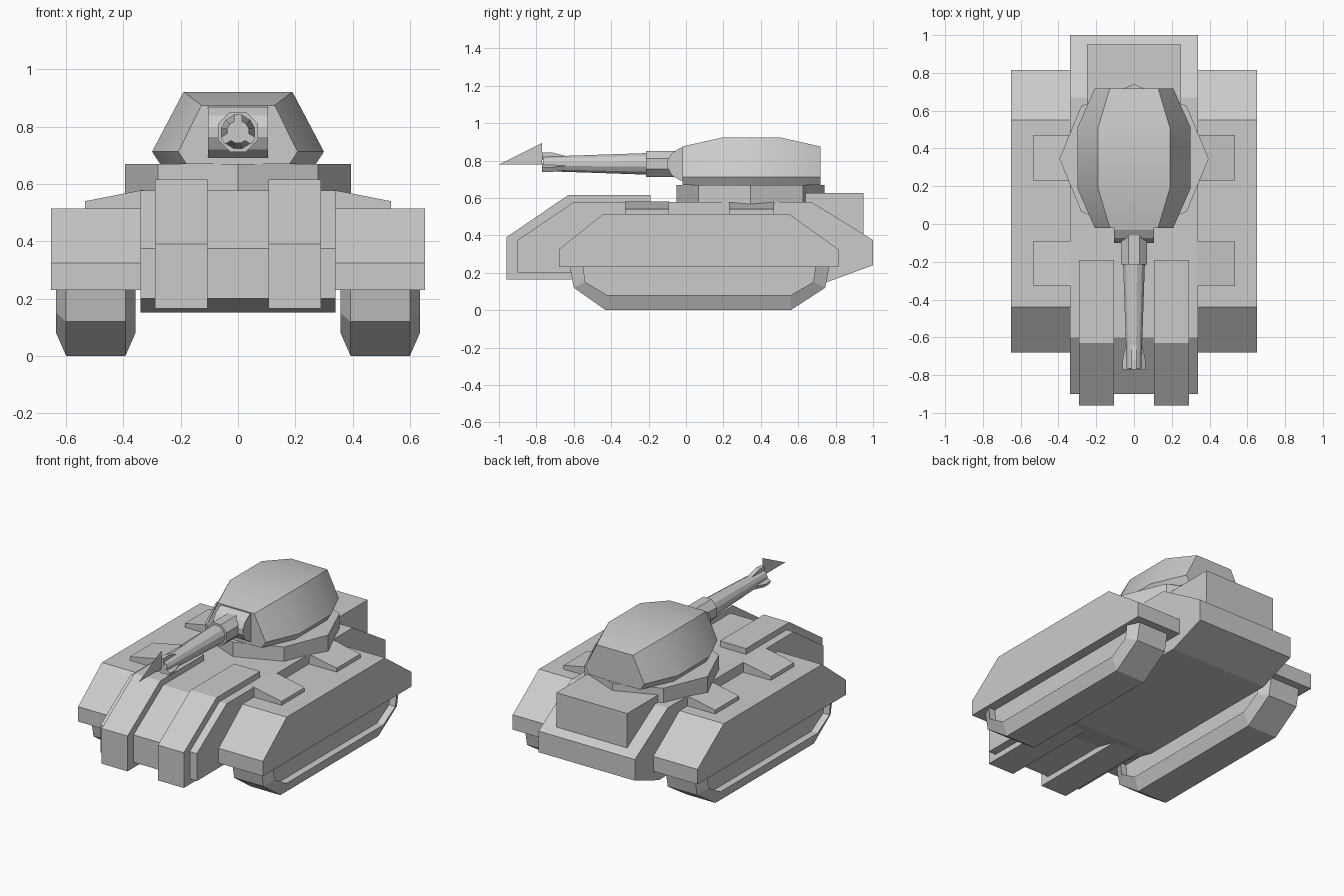
import bpy, bmesh, math

if "Cube" in bpy.data.objects:
    bpy.data.objects.remove(bpy.data.objects["Cube"])


def loft(name, rings, smooth=False):
    """Skin a list of equal-length point rings and cap both ends."""
    bm = bmesh.new()
    vs = [[bm.verts.new(p) for p in r] for r in rings]
    n = len(vs[0])
    for a, b in zip(vs, vs[1:]):
        for i in range(n):
            j = (i + 1) % n
            bm.faces.new((a[i], a[j], b[j], b[i]))
    bm.faces.new(vs[0])
    bm.faces.new(vs[-1])
    bmesh.ops.recalc_face_normals(bm, faces=bm.faces)
    me = bpy.data.meshes.new(name)
    bm.to_mesh(me)
    bm.free()
    ob = bpy.data.objects.new(name, me)
    bpy.context.collection.objects.link(ob)
    if smooth:
        bpy.ops.object.select_all(action='DESELECT')
        ob.select_set(True)
        bpy.context.view_layer.objects.active = ob
        bpy.ops.object.shade_smooth_by_angle(angle=math.radians(25))
    return ob


def at_x(profile, x):
    return [(x, y, z) for y, z in profile]


def at_y(profile, y):
    return [(x, y, z) for x, z in profile]


def prism(name, profile, x0, x1):
    return loft(name, [at_x(profile, x0), at_x(profile, x1)])


def mirror(ob):
    ob.modifiers.new("mirror", 'MIRROR').use_mirror_merge = False
    return ob


def circle(r, n, cx=0, cz=0.782):
    return [(cx + r * math.cos(2 * math.pi * (i + .5) / n),
             cz + r * math.sin(2 * math.pi * (i + .5) / n)) for i in range(n)]


# Hull
prism("hull", [(-.90, .20), (-.90, .375), (-.60, .578), (.67, .578), (1.0, .375),
               (1.0, .24), (.76, .152), (-.25, .152), (-.45, .20)], -.34, .34)

# Raised front bars
mirror(prism("front_bar", [(-.96, .165), (-.96, .39), (-.63, .615),
                           (-.19, .615), (-.19, .165)], .107, .29))

# Rear stowage box
prism("rear_box", [(.64, .38), (.64, .625), (.95, .625), (.95, .38)], -.25, .25)

# Fenders
mirror(prism("fender", [(-.68, .23), (-.68, .325), (-.44, .515), (.55, .515),
                        (.815, .325), (.815, .23)], .335, .652))

# Tracks with chamfered rims and recessed side faces
tread = [(-.625, .25), (-.60, .12), (-.43, 0), (.56, 0), (.745, .12), (.77, .25)]
rim = [(-.55, .25), (-.54, .15), (-.42, .08), (.56, .08), (.68, .15), (.695, .25)]
mirror(loft("track", [at_x(p, x) for p, x in
                      ((rim, .40), (rim, .358), (tread, .393),
                       (tread, .60), (rim, .635), (rim, .59))]))

# Sloped brackets between hull and fenders
bracket = [(.33, .50), (.33, .58), (.535, .54), (.535, .50)]
for name, y0, y1 in (("front_bracket", -.325, -.092), ("rear_bracket", .23, .47)):
    mirror(loft(name, [at_y(bracket, y0), at_y(bracket, y1)]))

# Turret ring
ring = [(.395 * math.cos(i * math.pi / 4), .345 + .395 * math.sin(i * math.pi / 4))
        for i in range(8)]
loft("turret_ring", [[(x, y, z) for x, y in ring] for z in (.56, .67)])


# Turret: hexagonal cross-sections along y
def section(y, bottom, wide, top, h):
    half = [(bottom, .67), (wide, .713), (top, h)]
    return at_y(half + [(-x, z) for x, z in reversed(half)], y)


loft("turret", [section(-.02, .18, .208, .128, .875), section(.19, .272, .30, .19, .922),
                section(.51, .272, .30, .19, .922), section(.718, .18, .208, .128, .875)],
     smooth=True)

# Rounded gun mantlet
prism("mantlet", [(0, .692), (-.03, .693), (-.075, .72), (-.10, .765), (-.10, .80),
                  (-.075, .84), (-.03, .868), (0, .869)], -.105, .105)

# Gun collar and tapered barrel
loft("gun_collar", [at_y(circle(.075, 8), -.215), at_y(circle(.075, 8), -.06)])
loft("barrel", [at_y(circle(.06, 12), -.2), at_y(circle(.04, 12), -.765)], smooth=True)

# Three muzzle fins
for k in range(3):
    a = math.radians(90 + 120 * k)
    c, s = math.cos(a), math.sin(a)
    outline = [(0.02, -.64), (.042, -.64), (.062, -.72), (.062, -.77), (.02, -.77)]
    loft(f"muzzle_fin_{k + 1}", [[(r * c - w * s, y, .782 + r * s + w * c) for r, y in outline]
                                 for w in (-.014, .014)])

# Flat blade at the muzzle
blade = bpy.data.meshes.new("muzzle_blade")
blade.from_pydata([(0, -1, .778), (0, -.77, .778), (0, -.77, .893)], [], [(0, 1, 2)])
bpy.context.collection.objects.link(bpy.data.objects.new("muzzle_blade", blade))
